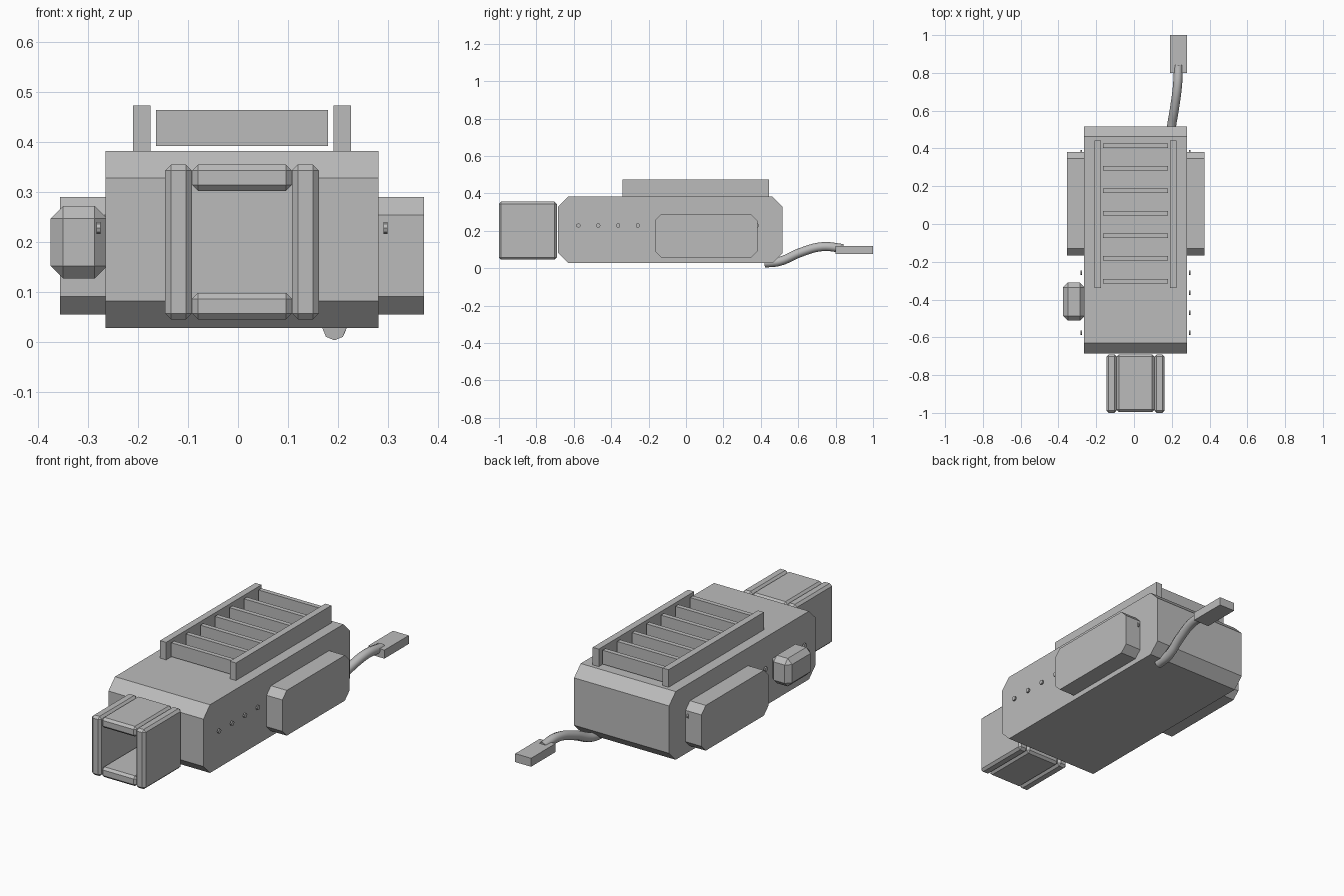
import bpy, bmesh, math
from mathutils import Matrix, Vector

cube = bpy.data.objects.get("Cube")
if cube:
    bpy.data.objects.remove(cube, do_unlink=True)

CX = 0.008  # centre plane of the housing

grey = bpy.data.materials.new("plain grey")
grey.use_nodes = True
colour = (0.5, 0.5, 0.5, 1)
grey.diffuse_color = colour
grey.node_tree.nodes["Principled BSDF"].inputs["Base Color"].default_value = colour


def finish(name, bm):
    bmesh.ops.recalc_face_normals(bm, faces=bm.faces[:])
    mesh = bpy.data.meshes.new(name)
    bm.to_mesh(mesh)
    bm.free()
    mesh.materials.append(grey)
    obj = bpy.data.objects.new(name, mesh)
    bpy.context.collection.objects.link(obj)
    return obj


def box(name, x, y, z, bevel=0, side_edges_only=False):
    """Box from (min, max) ranges; optionally bevel all or only x-running edges."""
    bm = bmesh.new()
    bmesh.ops.create_cube(bm, size=1)
    for v in bm.verts:
        v.co = Vector([a[0] + (c + 0.5) * (a[1] - a[0])
                       for a, c in zip((x, y, z), v.co)])
    if bevel:
        edges = [e for e in bm.edges if not side_edges_only
                 or abs(e.verts[0].co.x - e.verts[1].co.x) > 0.01]
        bmesh.ops.bevel(bm, geom=edges, offset=bevel, segments=1,
                        affect='EDGES', profile=0.5)
    return finish(name, bm)


def mirrored(side, inner, outer):
    return sorted((CX + side * inner, CX + side * outer))


# Main housing
box("housing", (CX - 0.273, CX + 0.273), (-0.685, 0.517), (0.028, 0.382), 0.054, True)

for side, label in ((-1, "right"), (1, "left")):
    # Side pods, top rails and upright socket bars
    box(label + "_pod", mirrored(side, 0.27, 0.364), (-0.167, 0.382), (0.055, 0.29), 0.036, True)
    box(label + "_rail", mirrored(side, 0.183, 0.218), (-0.34, 0.443), (0.38, 0.473))
    box(label + "_socket_bar", mirrored(side, 0.1, 0.154), (-1, -0.69), (0.045, 0.355), 0.012)
    # Row of small studs
    for i in range(10):
        bm = bmesh.new()
        bmesh.ops.create_cone(bm, cap_ends=True, segments=8, radius1=0.012,
                              radius2=0.012, depth=0.008,
                              matrix=Matrix.Translation((CX + side * 0.287, -0.575 + i * 0.106, 0.228))
                              @ Matrix.Rotation(math.pi / 2, 4, 'Y'))
        finish(f"{label}_stud_{i + 1}", bm)

# Cross bars of the socket
for label, low in (("lower", 0.045), ("upper", 0.302)):
    box(label + "_socket_bar", (CX - 0.1, CX + 0.1), (-0.995, -0.69), (low, low + 0.053), 0.012)

# Slats between the rails
for i in range(7):
    y = -0.302 + i * 0.1195
    box(f"slat_{i + 1}", (CX - 0.172, CX + 0.172), (y - 0.012, y + 0.012), (0.392, 0.464))

# Side knob
box("side_knob", (-0.375, -0.262), (-0.512, -0.31), (0.127, 0.272), 0.025)

# Cable and its plug
curve = bpy.data.curves.new("cable", 'CURVE')
curve.dimensions = '3D'
curve.bevel_depth = 0.024
curve.bevel_resolution = 2
curve.resolution_u = 6
curve.use_fill_caps = True
points = [(0.193, 0.42, 0.027), (0.197, 0.5, 0.036), (0.214, 0.61, 0.083),
          (0.23, 0.73, 0.115), (0.235, 0.84, 0.105)]
spline = curve.splines.new('BEZIER')
spline.bezier_points.add(len(points) - 1)
for p, co in zip(spline.bezier_points, points):
    p.co = co
    p.handle_left_type = p.handle_right_type = 'AUTO'
curve.materials.append(grey)
cable = bpy.data.objects.new("cable", curve)
bpy.context.collection.objects.link(cable)
box("cable_plug", (0.19, 0.281), (0.8, 1), (0.075, 0.119))
